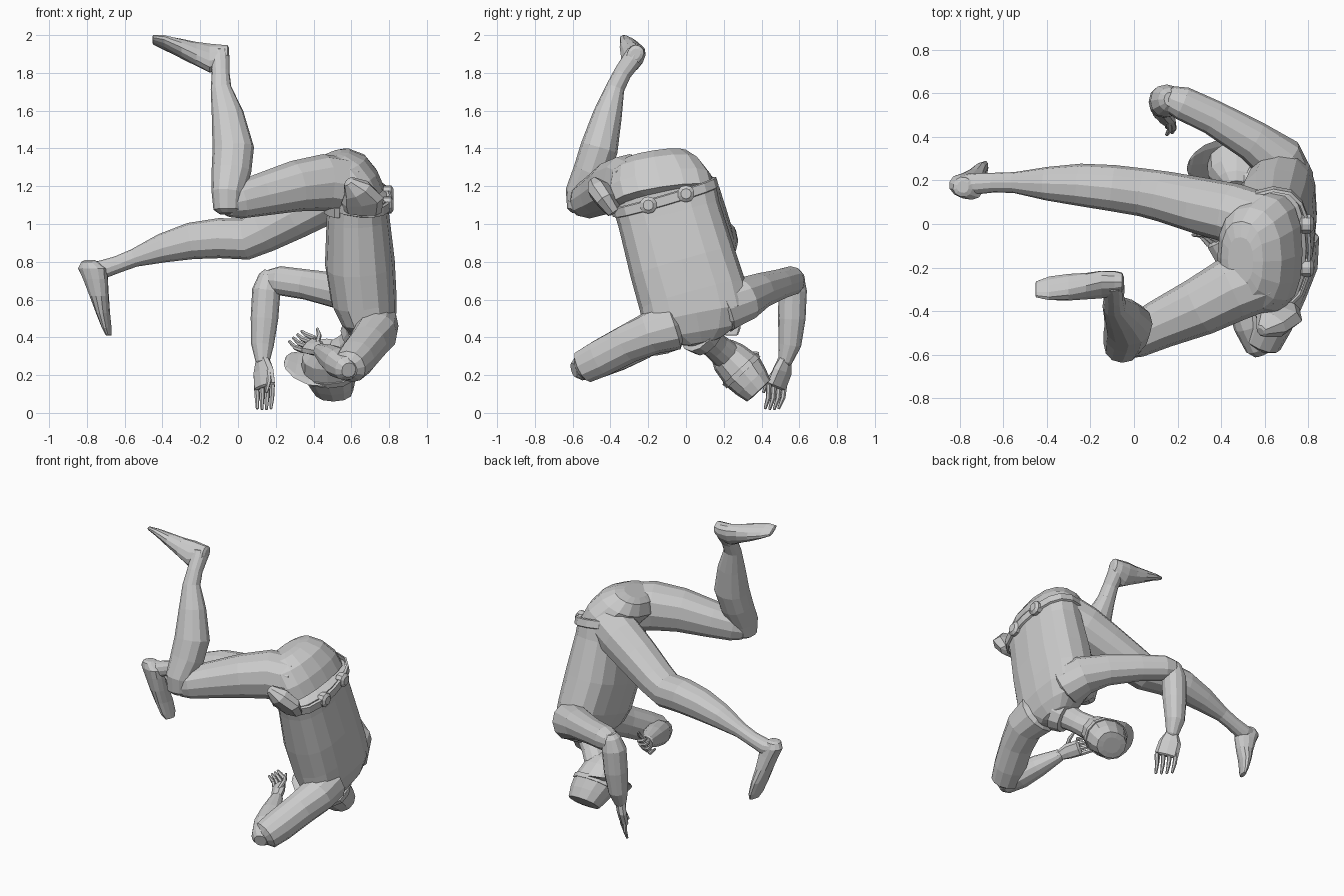
import bpy, bmesh, math
from mathutils import Vector as V


def loft(name, rows, side, n=12, cap=0.5, power=0.9, close=True, axis=None):
    """Skin rings (x, y, z, half width along side, half depth) along a path."""
    pts = [V(r[:3]) for r in rows]
    rings = []
    for i, r in enumerate(rows):
        t = V(axis) if axis else pts[min(i + 1, len(pts) - 1)] - pts[max(i - 1, 0)]
        t.normalize()
        s = V(side)
        s = (s - t * s.dot(t)).normalized()
        rings.append((pts[i], r[3], r[4], s, t.cross(s), t))
    if close and cap:
        def extra(ring, sign):
            p, a, b, s, u, t = ring
            return (p + t * sign * cap * min(a, b), a * 0.6, b * 0.6, s, u, t)
        rings = [extra(rings[0], -1)] + rings + [extra(rings[-1], 1)]
    bm = bmesh.new()
    f = lambda v: math.copysign(abs(v) ** power, v)
    loops = []
    for p, a, b, s, u, t in rings:
        loops.append([bm.verts.new(p + s * a * f(math.cos(k * math.tau / n))
                                   + u * b * f(math.sin(k * math.tau / n))) for k in range(n)])
    for l0, l1 in zip(loops, loops[1:]):
        for k in range(n):
            bm.faces.new((l0[k], l0[(k + 1) % n], l1[(k + 1) % n], l1[k]))
    if close:
        bm.faces.new(loops[0][::-1])
        bm.faces.new(loops[-1])
    bmesh.ops.recalc_face_normals(bm, faces=bm.faces)
    me = bpy.data.meshes.new(name)
    bm.to_mesh(me)
    bm.free()
    ob = bpy.data.objects.new(name, me)
    bpy.context.collection.objects.link(ob)
    return ob


def limb(name, rows, side=(0, 0, 1), **kw):
    """Round limb: rows are (x, y, z, radius)."""
    return loft(name, [(*r, r[3]) for r in rows], side, **kw)


def fingers(name, tips):
    """Thin fingers, each a short path of points."""
    for i, path in enumerate(tips):
        rad = [0.014, 0.013, 0.008]
        limb(f"{name}_{i + 1}", [(*p, r) for p, r in zip(path, rad)], (0.9, 0.3, 0.2), n=6)


# Torso, upside down, and the hips above it
tilt = (0, 0.96, 0.28)
loft("torso", [(0.635, -0.115, 1.15, 0.28, 0.155), (0.635, -0.09, 1.05, 0.275, 0.165),
               (0.645, -0.02, 0.8, 0.285, 0.185), (0.665, 0.035, 0.62, 0.29, 0.175),
               (0.69, 0.06, 0.51, 0.29, 0.15), (0.69, 0.07, 0.44, 0.22, 0.12),
               (0.68, 0.08, 0.39, 0.12, 0.09)], tilt, n=16, cap=0.2, power=0.8)
loft("hips", [(0.635, -0.12, 1.14, 0.275, 0.15), (0.595, -0.14, 1.22, 0.275, 0.155),
              (0.53, -0.16, 1.295, 0.24, 0.16), (0.495, -0.165, 1.35, 0.18, 0.105)],
     (0, 0.985, 0.16), n=16, cap=0.15, power=0.85, axis=(-0.38, -0.14, 0.9))

# Belt with pouches and a side flap
loft("belt", [(0.64, -0.105, 1.115, 0.28, 0.16), (0.64, -0.107, 1.12, 0.292, 0.174),
              (0.64, -0.12, 1.165, 0.292, 0.174), (0.64, -0.122, 1.17, 0.28, 0.16)],
     tilt, n=16, power=0.8, close=False, axis=(0.1, -0.28, 0.95))
for i, (y, z) in enumerate([(-0.2, 1.1), (0.0, 1.16)]):
    limb(f"belt_pouch_{i + 1}", [(0.77, y, z, 0.045), (0.81, y, z, 0.045)], n=10, cap=0.3)
loft("side_pouch", [(0.66, -0.38, 1.065, 0.10, 0.04), (0.66, -0.42, 1.125, 0.115, 0.055),
                    (0.63, -0.46, 1.18, 0.08, 0.06), (0.585, -0.49, 1.225, 0.03, 0.03)],
     (0.9, 0.1, -0.3), n=8, cap=0.2)
loft("front_pouch", [(0.50, -0.30, 1.05, 0.06, 0.03), (0.50, -0.32, 1.10, 0.06, 0.03)],
     (0.6, -0.8, 0), n=8, cap=0.1)

# Raised right leg, bent at the knee
limb("right_thigh", [(0.58, -0.25, 1.2, 0.15), (0.45, -0.30, 1.22, 0.15), (0.3, -0.38, 1.2, 0.135),
                     (0.12, -0.46, 1.155, 0.113), (0.0, -0.52, 1.125, 0.098),
                     (-0.06, -0.55, 1.11, 0.075)], cap=0.4)
loft("right_shin", [(-0.055, -0.56, 1.075, 0.075, 0.07), (-0.055, -0.55, 1.16, 0.085, 0.09),
                    (-0.035, -0.50, 1.28, 0.105, 0.097), (-0.025, -0.46, 1.4, 0.11, 0.1),
                    (-0.055, -0.415, 1.58, 0.085, 0.077), (-0.09, -0.375, 1.72, 0.055, 0.05),
                    (-0.092, -0.335, 1.80, 0.047, 0.047), (-0.095, -0.285, 1.87, 0.051, 0.052),
                    (-0.1, -0.268, 1.91, 0.052, 0.045)], (1, 0, 0), cap=0.3)
loft("right_foot", [(-0.055, -0.268, 1.9, 0.042, 0.048), (-0.09, -0.272, 1.885, 0.052, 0.066),
                    (-0.15, -0.278, 1.878, 0.054, 0.082), (-0.22, -0.285, 1.9, 0.057, 0.064),
                    (-0.3, -0.29, 1.928, 0.064, 0.046), (-0.39, -0.295, 1.96, 0.062, 0.026),
                    (-0.45, -0.30, 1.975, 0.042, 0.014)], (0, -0.85, 0.5), cap=0.2, axis=(-1, 0, 0))

# Left leg stretched forward
limb("left_leg", [(0.6, 0.0, 1.2, 0.14), (0.45, 0.05, 1.13, 0.138), (0.3, 0.085, 1.05, 0.13),
                  (0.14, 0.125, 0.965, 0.117), (0.04, 0.145, 0.92, 0.11), (-0.1, 0.165, 0.925, 0.106),
                  (-0.25, 0.18, 0.91, 0.097), (-0.4, 0.185, 0.872, 0.077), (-0.55, 0.19, 0.82, 0.048),
                  (-0.64, 0.19, 0.785, 0.045), (-0.73, 0.185, 0.755, 0.05), (-0.79, 0.175, 0.755, 0.05)])
loft("left_foot", [(-0.785, 0.17, 0.8, 0.045, 0.045), (-0.77, 0.17, 0.765, 0.055, 0.08),
                   (-0.755, 0.178, 0.71, 0.057, 0.068), (-0.735, 0.195, 0.62, 0.06, 0.05),
                   (-0.715, 0.22, 0.53, 0.064, 0.033), (-0.695, 0.235, 0.45, 0.057, 0.02),
                   (-0.685, 0.24, 0.412, 0.037, 0.013)], (0.3, 1, 0), cap=0.2, axis=(0, 0, -1))

# Left arm: out from the shoulder, then hanging down
limb("left_upper_arm", [(0.70, 0.19, 0.55, 0.13), (0.66, 0.30, 0.60, 0.118), (0.54, 0.385, 0.645, 0.095),
                        (0.36, 0.49, 0.68, 0.08), (0.22, 0.555, 0.70, 0.077),
                        (0.165, 0.575, 0.70, 0.06)], cap=0.4)
limb("left_forearm", [(0.165, 0.57, 0.725, 0.055), (0.15, 0.565, 0.65, 0.075), (0.14, 0.56, 0.5, 0.073),
                      (0.13, 0.55, 0.36, 0.06), (0.13, 0.525, 0.27, 0.037)], (1, 0, 0))
loft("left_palm", [(0.13, 0.525, 0.29, 0.036, 0.032), (0.135, 0.51, 0.22, 0.07, 0.03),
                   (0.14, 0.48, 0.14, 0.075, 0.026)], (0.72, -0.69, 0), n=8, cap=0.3)
fingers("left_finger", [[(0.14 + k * 0.028, 0.48 - k * 0.028, 0.15), (0.14 + k * 0.026, 0.475 - k * 0.026, 0.08),
                         (0.138 + k * 0.024, 0.455 - k * 0.024, 0.018 + abs(k) * 0.004)]
                        for k in (-1.5, -0.5, 0.5, 1.5)]
        + [[(0.16, 0.47, 0.22), (0.165, 0.435, 0.17), (0.15, 0.41, 0.11)]])

# Right arm: elbow out, hand folded back under the chest
limb("right_upper_arm", [(0.72, -0.07, 0.46, 0.13), (0.73, -0.19, 0.42, 0.113), (0.69, -0.31, 0.365, 0.103),
                         (0.63, -0.45, 0.29, 0.1), (0.59, -0.54, 0.245, 0.09)], cap=0.3)
limb("right_forearm", [(0.575, -0.565, 0.235, 0.065), (0.535, -0.46, 0.265, 0.08), (0.49, -0.34, 0.295, 0.067),
                       (0.435, -0.2, 0.33, 0.038)])
loft("right_palm", [(0.435, -0.2, 0.33, 0.033, 0.028), (0.41, -0.15, 0.345, 0.05, 0.03),
                    (0.375, -0.09, 0.355, 0.052, 0.026)], (0.55, 0.35, 0.6), n=8)
fingers("right_finger", [[(0.345 + k * 0.02, -0.095 + k * 0.01, 0.33 + k * 0.022),
                          (0.305 + k * 0.017, -0.05, 0.345 + k * 0.024),
                          (0.27 + k * 0.022, -0.05, 0.38 + k * 0.018)] for k in range(4)]
        + [[(0.42, -0.15, 0.37), (0.43, -0.11, 0.41), (0.42, -0.08, 0.445)]])

# Neck, collar, head and flat-topped cap with visor
look = (1, 0, 0)
limb("neck", [(0.67, 0.08, 0.43, 0.09), (0.59, 0.155, 0.355, 0.072), (0.5, 0.23, 0.29, 0.08)], look)
loft("collar", [(0.67, 0.07, 0.43, 0.125, 0.12), (0.635, 0.11, 0.395, 0.11, 0.105)], look, cap=0.1)
up = (0, 0.68, -0.73)
loft("head", [(0.47, 0.19, 0.335, 0.09, 0.075), (0.47, 0.225, 0.295, 0.13, 0.1),
              (0.475, 0.285, 0.235, 0.14, 0.115), (0.49, 0.33, 0.18, 0.12, 0.105)], look, axis=up)
loft("cap_band", [(0.475, 0.285, 0.235, 0.15, 0.122), (0.478, 0.305, 0.213, 0.15, 0.122)],
     look, axis=up, cap=0)
loft("cap_crown", [(0.48, 0.305, 0.213, 0.14, 0.116), (0.495, 0.345, 0.165, 0.125, 0.104),
                   (0.505, 0.385, 0.118, 0.105, 0.085)], look, axis=up, cap=0.05)
loft("cap_visor", [(0.47, 0.295, 0.225, 0.125, 0.012), (0.38, 0.29, 0.235, 0.13, 0.01),
                   (0.31, 0.28, 0.255, 0.11, 0.008), (0.265, 0.275, 0.275, 0.07, 0.006),
                   (0.25, 0.275, 0.28, 0.035, 0.005)], (0, 0.73, 0.68), n=8)
